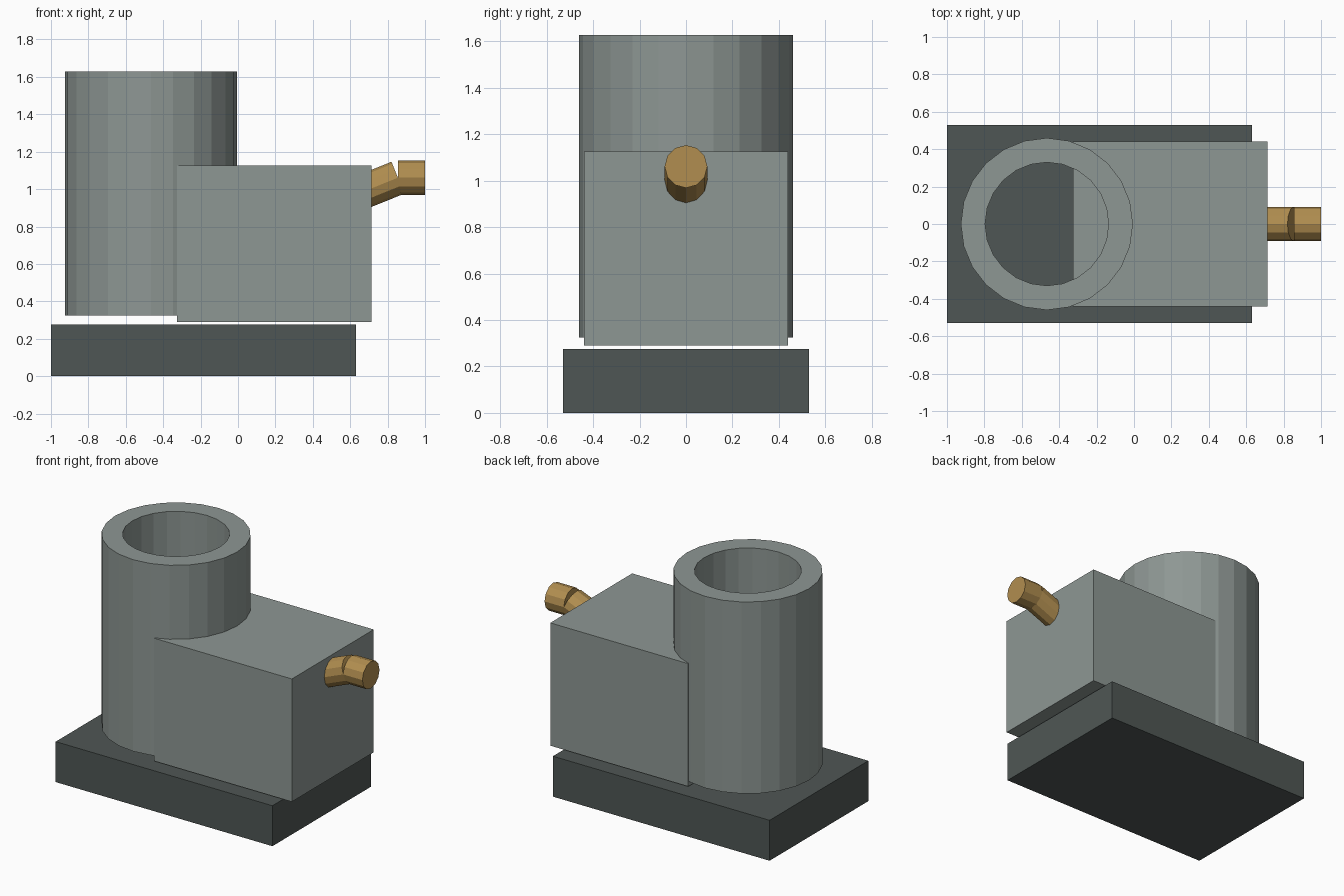
import bpy, bmesh, math
from mathutils import Matrix, Vector

if "Cube" in bpy.data.objects:
    bpy.data.objects.remove(bpy.data.objects["Cube"], do_unlink=True)


def material(name, rgb):
    mat = bpy.data.materials.new(name)
    mat.use_nodes = True
    color = (*rgb, 1.0)
    mat.diffuse_color = color
    mat.node_tree.nodes["Principled BSDF"].inputs["Base Color"].default_value = color
    return mat


grey = material("light grey", (0.27, 0.31, 0.295))
slate = material("dark slate", (0.078, 0.094, 0.089))
brass = material("brass", (0.44, 0.27, 0.08))


def add_object(name, bm, mat):
    bmesh.ops.recalc_face_normals(bm, faces=bm.faces)
    mesh = bpy.data.meshes.new(name)
    bm.to_mesh(mesh)
    bm.free()
    mesh.materials.append(mat)
    obj = bpy.data.objects.new(name, mesh)
    bpy.context.collection.objects.link(obj)
    return obj


def add_box(name, low, high, mat):
    low, high = Vector(low), Vector(high)
    bm = bmesh.new()
    bmesh.ops.create_cube(bm, size=1, matrix=Matrix.Translation((low + high) / 2)
                          @ Matrix.Diagonal((*(high - low), 1)))
    return add_object(name, bm, mat)


def add_rod(name, start, end, radius, mat, sides=12):
    start, end = Vector(start), Vector(end)
    axis = end - start
    tilt = math.atan2(axis.x, axis.z)
    bm = bmesh.new()
    bmesh.ops.create_cone(bm, cap_ends=True, segments=sides, radius1=radius,
                          radius2=radius, depth=axis.length,
                          matrix=Matrix.Translation((start + end) / 2)
                          @ Matrix.Rotation(tilt, 4, 'Y'))
    return add_object(name, bm, mat)


def add_tube(name, center, outer, inner, bottom, top, mat, sides=24):
    # Rectangular wall section spun about the vertical axis
    bm = bmesh.new()
    section = [(inner, bottom), (outer, bottom), (outer, top), (inner, top)]
    verts = [bm.verts.new((center + r, 0, z)) for r, z in section]
    edges = [bm.edges.new((verts[i], verts[i - 1])) for i in range(4)]
    bmesh.ops.spin(bm, geom=verts + edges, cent=(center, 0, 0), axis=(0, 0, 1),
                   angle=math.tau, steps=sides)
    bmesh.ops.remove_doubles(bm, verts=bm.verts, dist=0.0005)
    return add_object(name, bm, mat)


# Base slab and housing
add_box("base_plate", (-1, -0.53, 0), (0.63, 0.53, 0.275), slate)
add_box("housing_block", (-0.325, -0.44, 0.29), (0.713, 0.44, 1.125), grey)

# Open vertical tube overlapping the housing
add_tube("open_tube", -0.466, 0.46, 0.33, 0.325, 1.628, grey)

# Bent spout: tilted rod followed by a level tip
joint = Vector((0.855, 0, 1.061))
slope = math.radians(22)
back = Vector((math.cos(slope), 0, math.sin(slope))) * 0.26
add_rod("spout_neck", joint - back, joint, 0.092, brass)
add_rod("spout_tip", joint, (1, 0, joint.z), 0.092, brass)
